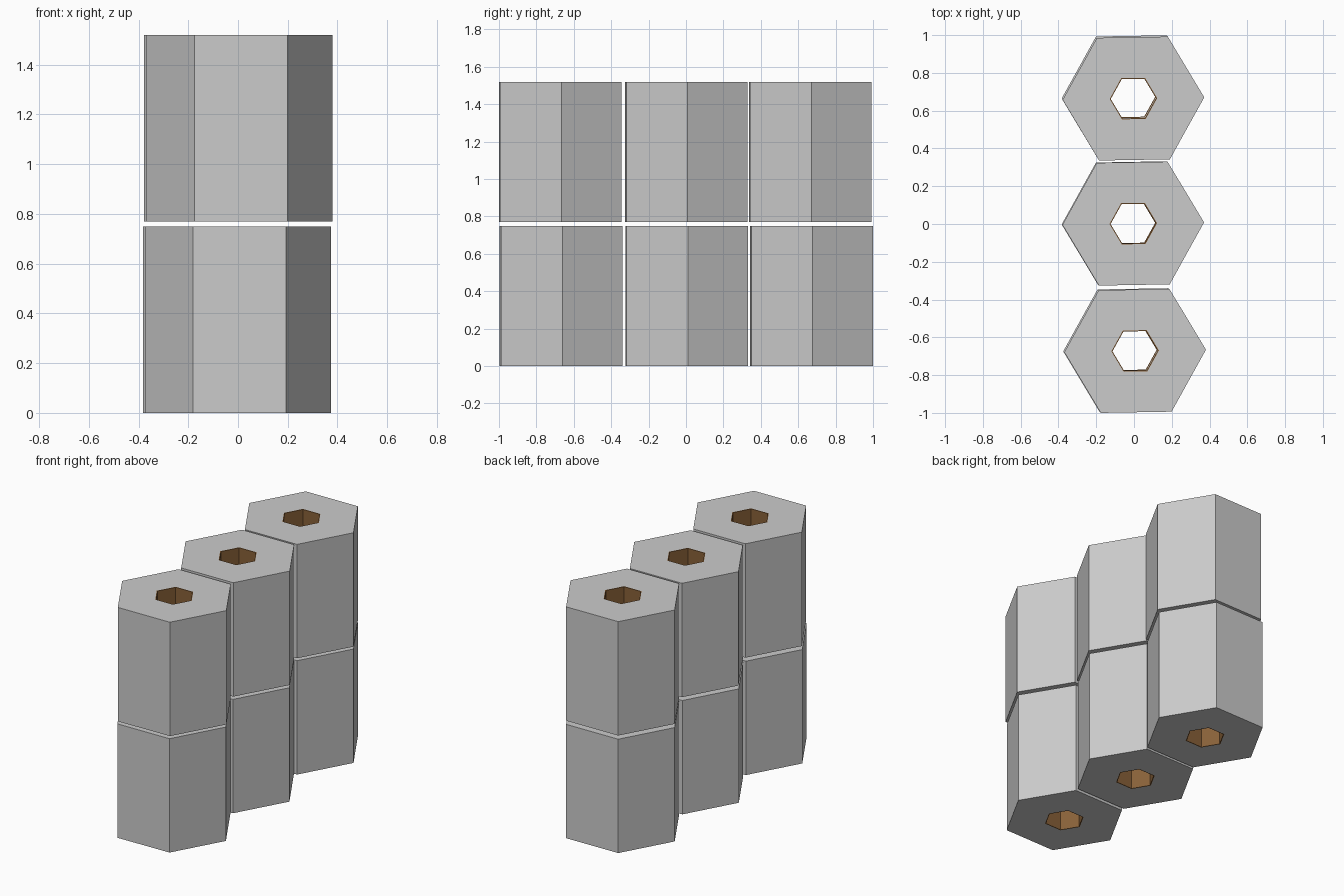
import bpy, bmesh, math

if "Cube" in bpy.data.objects:
    bpy.data.objects.remove(bpy.data.objects["Cube"])

R_OUT, R_RIM, R_IN, HEIGHT = 0.375, 0.126, 0.12, 0.75
TURN = math.radians(1)

core = bpy.data.materials.new("brown_core")
core.diffuse_color = (0.25, 0.12, 0.04, 1)
core.use_nodes = True
core.node_tree.nodes["Principled BSDF"].inputs["Base Color"].default_value = core.diffuse_color
body = bpy.data.materials.new("grey_body")
body.diffuse_color = (0.8, 0.8, 0.8, 1)
body.use_nodes = True
body.node_tree.nodes["Principled BSDF"].inputs["Base Color"].default_value = body.diffuse_color


def hex_block(name, x, y, z):
    """Hollow hexagonal block with a brown lined bore."""
    bm = bmesh.new()
    # closed profile revolved in six steps: (radius, height)
    profile = [(R_OUT, 0), (R_OUT, HEIGHT), (R_RIM, HEIGHT),
               (R_IN, HEIGHT), (R_IN, 0), (R_RIM, 0)]
    rings = []
    for r, h in profile:
        rings.append([bm.verts.new((r * math.cos(i * math.pi / 3 + TURN),
                                    r * math.sin(i * math.pi / 3 + TURN), h))
                      for i in range(6)])
    for k in range(6):
        a, b = rings[k], rings[(k + 1) % 6]
        for i in range(6):
            j = (i + 1) % 6
            f = bm.faces.new((a[i], a[j], b[j], b[i]))
            f.material_index = 1 if k in (2, 3, 4) else 0
    bmesh.ops.recalc_face_normals(bm, faces=bm.faces)
    me = bpy.data.meshes.new(name)
    bm.to_mesh(me)
    bm.free()
    me.materials.append(body)
    me.materials.append(core)
    ob = bpy.data.objects.new(name, me)
    ob.location = (x, y, z)
    bpy.context.collection.objects.link(ob)


# two layers of three slightly misaligned blocks
layers = {
    "lower": (0.0, [(0.0, -0.668), (-0.008, 0.004), (-0.008, 0.671)]),
    "upper": (0.77, [(0.006, -0.672), (-0.004, 0.002), (-0.003, 0.664)]),
}
for layer, (z, spots) in layers.items():
    for place, (x, y) in zip(("front", "middle", "back"), spots):
        hex_block(f"{layer}_{place}_block", x, y, z)
